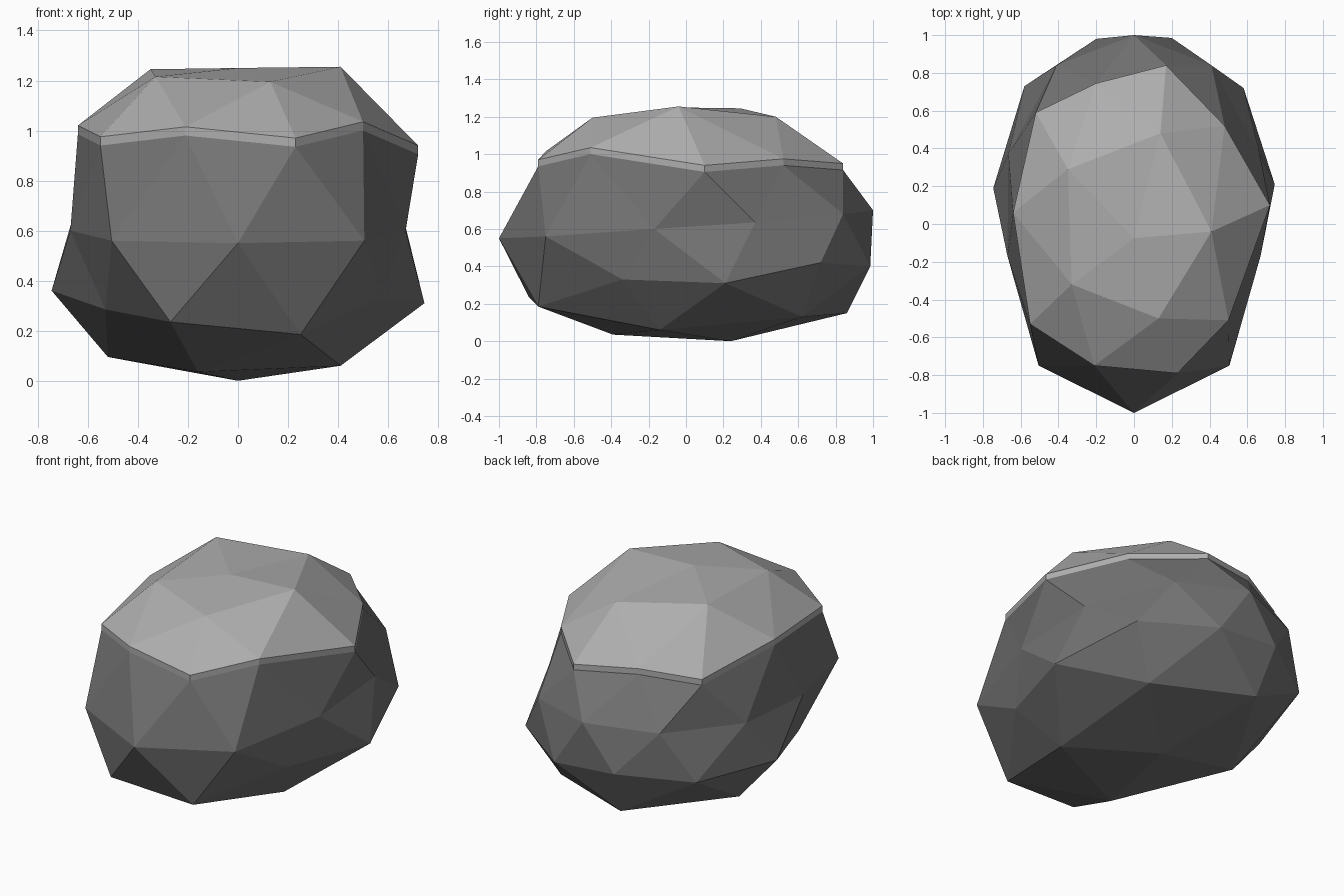
import bpy
import bmesh
from math import atan2, tau
from mathutils import Vector

CAP_THICKNESS = 0.035

# Cross-sections of the boulder, each walked from the front towards +x
crown = [(0, -.075, 1.25)]
upper = [(.13, -.5, 1.195), (.41, -.04, 1.255), (.14, .48, 1.2),
         (-.35, .29, 1.245), (-.33, -.32, 1.215)]
shoulder = [(.23, -.79, .97), (.5, -.51, 1.035), (.72, .1, .94), (.48, .52, .975),
            (.17, .84, .95), (-.2, .745, .985), (-.52, .59, .945),
            (-.64, .06, 1.02), (-.55, -.53, .975), (-.21, -.75, 1.015)]
waist_half = [(0, -1, .55), (.505, -.75, .56), (.67, -.17, .6),
              (.665, .37, .635), (.41, .84, .68), (0, 1, .7)]
waist = waist_half + [(-x, y, z) for x, y, z in reversed(waist_half[1:-1])]
belly = [(.25, -.79, .185), (.57, -.34, .33), (.745, .21, .31), (.58, .72, .42),
         (.2, .985, .4), (-.2, .98, .43), (-.58, .73, .385),
         (-.745, .19, .36), (-.53, -.33, .285), (-.27, -.84, .235)]
under = [(.41, -.14, .06), (.41, .62, .13), (-.16, .86, .15),
         (-.52, .23, .095), (-.16, -.39, .035)]
base = [(0, .24, 0)]
sections = [crown, upper, shoulder, waist, belly, under, base]


def around(vert):
    """Angle of a vertex about the vertical axis, starting at the front."""
    return (atan2(vert.co.x, -vert.co.y) + .01) % tau


def make_material(name, grey):
    colour = (grey, grey, grey, 1)
    material = bpy.data.materials.new(name)
    material.use_nodes = True
    material.diffuse_color = colour
    shader = material.node_tree.nodes["Principled BSDF"]
    shader.inputs["Base Color"].default_value = colour
    shader.inputs["Roughness"].default_value = 0.9
    return material


def make_object(name, bm, material):
    bmesh.ops.recalc_face_normals(bm, faces=bm.faces[:])
    mesh = bpy.data.meshes.new(name)
    bm.to_mesh(mesh)
    bm.free()
    mesh.materials.append(material)
    obj = bpy.data.objects.new(name, mesh)
    bpy.context.collection.objects.link(obj)
    return obj


default_cube = bpy.data.objects.get("Cube")
if default_cube:
    bpy.data.objects.remove(default_cube, do_unlink=True)

# Boulder: an icosphere whose rings are fitted to the cross-sections
rock = bmesh.new()
bmesh.ops.create_icosphere(rock, subdivisions=2, radius=1)
by_height = sorted(rock.verts, key=lambda v: -v.co.z)
cap_count = len(crown) + len(upper) + len(shoulder)
lower_ids = [v.index for v in by_height[cap_count:]]
start = 0
for section in sections:
    ring = sorted(by_height[start:start + len(section)], key=around)
    start += len(section)
    for vert, point in zip(ring, section):
        vert.co = Vector(point)
for vert in by_height[:cap_count]:
    vert.co.z -= CAP_THICKNESS

# Pale cap: the top of the boulder, raised into a thin layer
cap = rock.copy()
cap.verts.ensure_lookup_table()
bmesh.ops.delete(cap, geom=[cap.verts[i] for i in lower_ids], context='VERTS')
layer = bmesh.ops.extrude_face_region(cap, geom=cap.faces[:])
raised = [g for g in layer["geom"] if isinstance(g, bmesh.types.BMVert)]
bmesh.ops.translate(cap, verts=raised, vec=(0, 0, CAP_THICKNESS))

make_object("boulder", rock, make_material("dark grey stone", 0.17))
make_object("boulder_cap", cap, make_material("light grey stone", 0.42))
